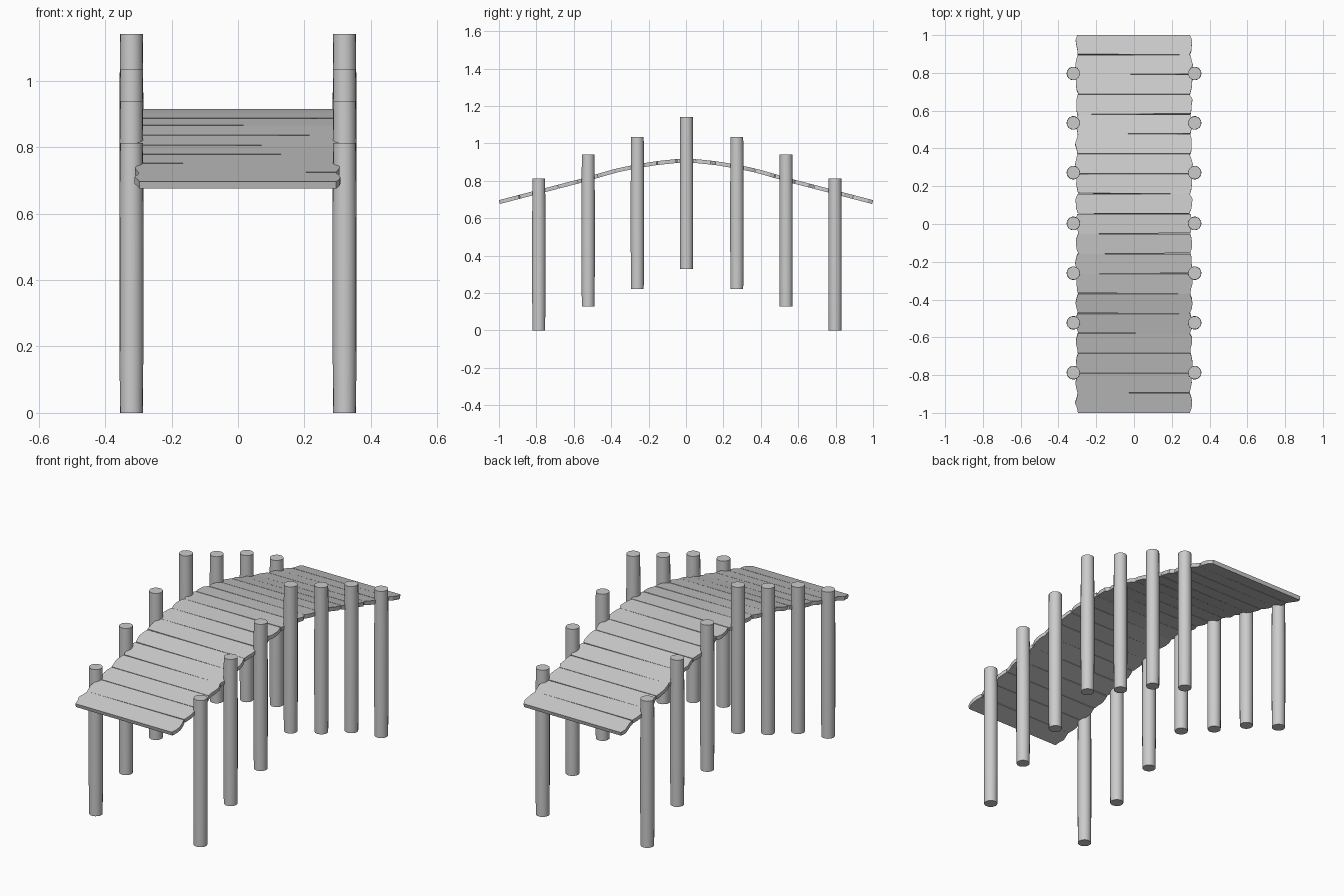
import bpy, bmesh, math, random
from mathutils import Vector

if "Cube" in bpy.data.objects:
    bpy.data.objects.remove(bpy.data.objects["Cube"])

random.seed(4)

# Centre line of the arched deck (distance from middle, height)
ARCH = [(0, .91), (.13, .899), (.27, .876), (.4, .849), (.53, .808), (.8, .738), (1.01, .683)]


def deck_height(y):
    y = abs(y)
    for (y0, z0), (y1, z1) in zip(ARCH, ARCH[1:]):
        if y <= y1:
            return z0 + (z1 - z0) * (y - y0) / (y1 - y0)
    return ARCH[-1][1]


def finish(name, bm):
    bmesh.ops.recalc_face_normals(bm, faces=bm.faces)
    me = bpy.data.meshes.new(name)
    bm.to_mesh(me)
    bm.free()
    ob = bpy.data.objects.new(name, me)
    bpy.context.collection.objects.link(ob)
    return ob


def plank(name, ya, yb, thick=.021):
    a, b = Vector((0, ya, deck_height(ya))), Vector((0, yb, deck_height(yb)))
    along = b - a
    up = Vector((1, 0, 0)).cross(along).normalized()
    # Worn ends: outline bulges in the middle, seams taper to one side
    ga, gb = random.choice([(0, .005), (.005, 0), (.002, .003)])
    g0, g1 = (0 if ya < -.99 else ga), (0 if ya < -.99 else gb)
    g0, g1 = g0 / along.length, g1 / along.length
    ends = [.297, .304, .309, .307, .298]
    outline = []
    for side, g in ((1, g0), (-1, g1)):
        pts = [(side * (w + random.uniform(-.004, .003)), g + (1 - g) * i / 4)
               for i, w in enumerate(ends)]
        outline += pts if side == 1 else pts[::-1]
    bm = bmesh.new()
    layers = []
    for h in (-thick / 2, thick / 2):
        layers.append([bm.verts.new(a + along * t + up * h + Vector((x, 0, 0)))
                       for x, t in outline])
    lo, hi = layers
    bm.faces.new(lo[::-1])
    bm.faces.new(hi)
    n = len(lo)
    for i in range(n):
        j = (i + 1) % n
        bm.faces.new((lo[i], lo[j], hi[j], hi[i]))
    return finish(name, bm)


# Deck of 19 planks following the arch
N = 19
for i in range(N):
    plank(f"deck_plank_{i + 1}", -.998 + 1.996 * i / N, -.998 + 1.996 * (i + 1) / N)


# Round posts, slightly thicker in the middle
def post(name, x, y, z0, length=.813, sides=18):
    bm = bmesh.new()
    rings = []
    for t, r in ((0, .0345), (.25, .036), (.7, .036), (1, .0345)):
        rings.append([bm.verts.new((x + r * math.cos(k * math.tau / sides),
                                    y + r * math.sin(k * math.tau / sides),
                                    z0 + length * t)) for k in range(sides)])
    for lo, hi in zip(rings, rings[1:]):
        for k in range(sides):
            j = (k + 1) % sides
            bm.faces.new((lo[k], lo[j], hi[j], hi[k]))
    bm.faces.new(rings[0][::-1])
    bm.faces.new(rings[-1])
    ob = finish(name, bm)
    bpy.context.view_layer.objects.active = ob
    ob.select_set(True)
    bpy.ops.object.shade_smooth_by_angle(angle=math.radians(40))
    ob.select_set(False)


POSTS = [(-.787, 0), (-.523, .127), (-.26, .221), (.003, .328),
         (.272, .221), (.535, .127), (.797, 0)]
for side, x in (("left", -.321), ("right", .321)):
    for i, (y, z) in enumerate(POSTS):
        post(f"{side}_post_{i + 1}", x, y, z)
